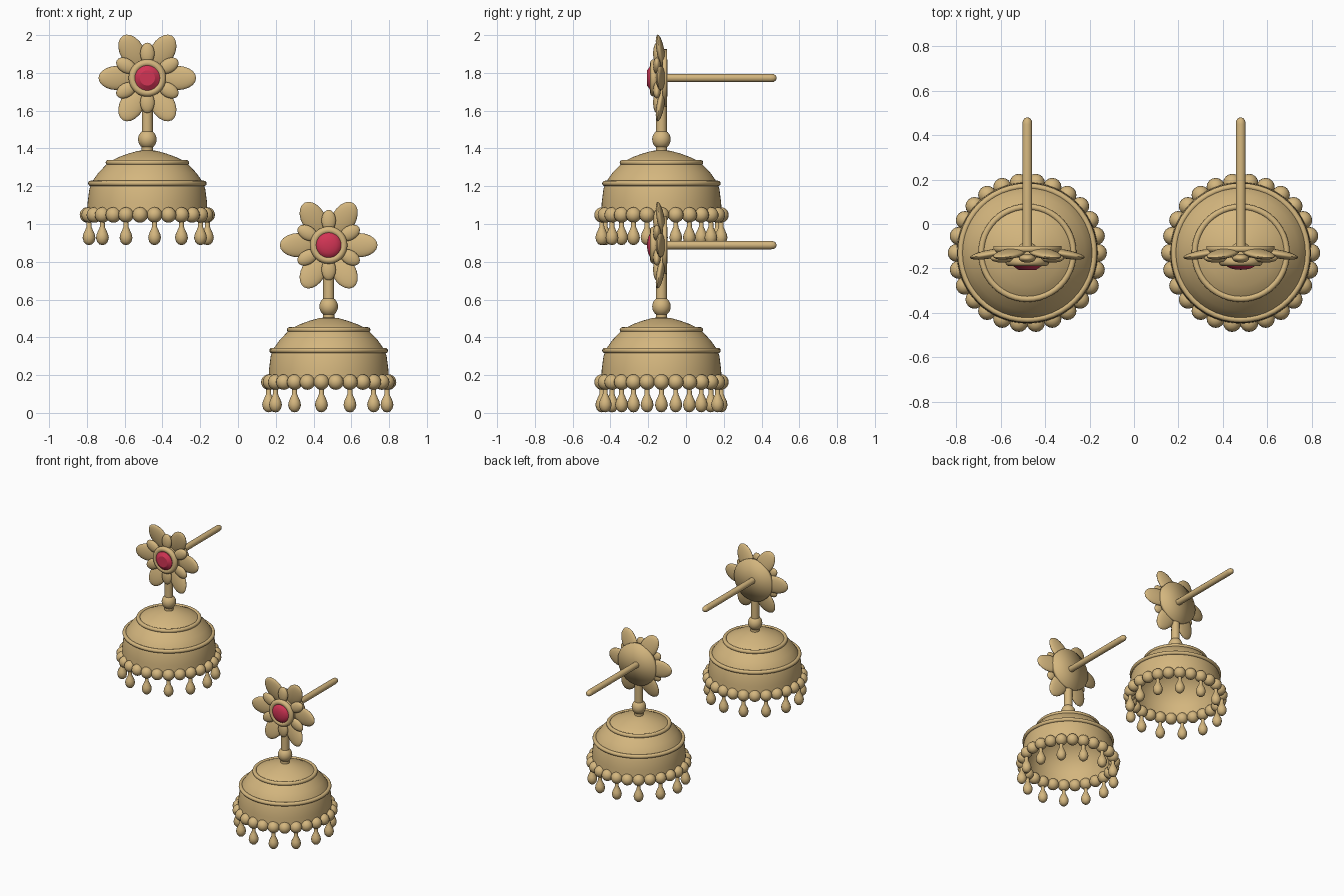
import bpy, bmesh
from math import pi, cos, sin, radians
from mathutils import Matrix, Vector

if "Cube" in bpy.data.objects:
    bpy.data.objects.remove(bpy.data.objects["Cube"])

AXIS_Y = -0.13      # depth of each earring's hanging axis
FLOWER_Z = 0.888    # flower height above the lowest drop


def material(name, color):
    m = bpy.data.materials.new(name)
    m.use_nodes = True
    m.diffuse_color = color
    m.node_tree.nodes["Principled BSDF"].inputs["Base Color"].default_value = color
    return m


gold = material("gold", (0.66, 0.47, 0.21, 1))
red = material("red gem", (0.64, 0.035, 0.09, 1))


def finish(name, bm, origin, mat=gold, angle=50):
    bmesh.ops.recalc_face_normals(bm, faces=bm.faces)
    mesh = bpy.data.meshes.new(name)
    bm.to_mesh(mesh)
    bm.free()
    mesh.materials.append(mat)
    ob = bpy.data.objects.new(name, mesh)
    ob.location = origin
    bpy.context.collection.objects.link(ob)
    bpy.ops.object.select_all(action='DESELECT')
    ob.select_set(True)
    bpy.context.view_layer.objects.active = ob
    bpy.ops.object.shade_smooth_by_angle(angle=radians(angle))
    return ob


def lathe(bm, profile, matrix=Matrix(), steps=48):
    """Turn a (radius, height) profile around z, then place it."""
    rings = []
    for r, z in profile:
        if r == 0:
            rings.append([bm.verts.new(matrix @ Vector((0, 0, z)))] * steps)
        else:
            rings.append([bm.verts.new(matrix @ Vector((r * cos(a), r * sin(a), z)))
                          for a in (2 * pi * i / steps for i in range(steps))])
    for low, high in zip(rings, rings[1:]):
        for i in range(steps):
            j = (i + 1) % steps
            corners = list(dict.fromkeys((low[i], low[j], high[j], high[i])))
            if len(corners) > 2:
                bm.faces.new(corners)


def torus(bm, major, minor, matrix, steps=12):
    ring = [(major + minor * cos(2 * pi * i / steps), minor * sin(2 * pi * i / steps))
            for i in range(steps)]
    lathe(bm, ring + ring[:1], matrix)
    bmesh.ops.remove_doubles(bm, verts=bm.verts, dist=1e-5)


def ellipsoid(bm, size, matrix, u=20, v=12):
    bmesh.ops.create_uvsphere(bm, u_segments=u, v_segments=v, radius=1,
                              matrix=matrix @ Matrix.Diagonal((*size, 1)))


def shift(x, y, z):
    return Matrix.Translation((x, y, z))


# Local z of turned flower parts points to the front (-y)
FRONT = shift(0, 0, FLOWER_Z) @ Matrix.Rotation(pi / 2, 4, 'X')

DOME = [(0, .507), (.05, .502), (.10, .488), (.15, .47), (.2, .445), (.215, .432),
        (.26, .385), (.295, .335), (.307, .3), (.316, .23), (.32, .15),
        (.305, .15), (.295, .25), (.28, .33), (.2, .425), (.1, .47), (0, .488)]
DROP = [(0, .003), (.016, .007), (.028, .02), (.034, .042), (.030, .062),
        (.020, .084), (.013, .1), (.012, .15)]
POST = [(0, -.49), (.012, -.487), (.02, -.478), (.022, -.465), (.022, 0), (0, 0)]
GEMS = {"right": [(0, .03), (.066, .03), (.066, .058), (.04, .076), (0, .076)],
        "left": [(0, .03), (.068, .03), (.068, .052), (.06, .062), (.042, .071),
                 (.02, .075), (0, .076)]}


def petals(bm, start, reach, size, depth, tilt):
    for k in range(6):
        turn = Matrix.Rotation(radians(start + 60 * k), 4, 'Z')
        lean = Matrix.Rotation(radians(-tilt), 4, 'Y')
        ellipsoid(bm, size, FRONT @ turn @ shift(reach, 0, depth) @ lean)


def earring(side, x, base, direction):
    origin = (x, AXIS_Y, base)

    # Hollow bell and its raised bands
    bm = bmesh.new()
    lathe(bm, DOME, steps=64)
    finish(side + "_bell", bm, origin)
    bm = bmesh.new()
    for radius, z in ((.207, .44), (.3, .33)):
        torus(bm, radius, .014, shift(0, 0, z))
    finish(side + "_bell_bands", bm, origin)

    # Bead border and hanging drops
    bm = bmesh.new()
    for k in range(26):
        a = 2 * pi * k / 26
        ellipsoid(bm, (.041,) * 3, shift(.317 * cos(a), .317 * sin(a), .163), 16, 10)
    finish(side + "_bead_border", bm, origin)
    bm = bmesh.new()
    for k in range(13):
        a = 2 * pi * k / 13
        lathe(bm, DROP, shift(direction * .318 * cos(a), .318 * sin(a), 0), 16)
    finish(side + "_drops", bm, origin)

    # Stem with a ball joint above the bell
    bm = bmesh.new()
    lathe(bm, [(0, .49), (.03, .49), (.028, .85), (0, .85)], steps=24)
    ellipsoid(bm, (.049, .049, .052), shift(0, 0, .563), 24, 16)
    finish(side + "_stem", bm, origin)

    # Two layers of petals
    bm = bmesh.new()
    petals(bm, 0, .16, (.1, .064, .02), .004, 10)
    finish(side + "_large_petals", bm, origin)
    bm = bmesh.new()
    petals(bm, 30, .13, (.057, .038, .02), .024, 0)
    finish(side + "_small_petals", bm, origin)

    # Backing disc and post
    bm = bmesh.new()
    lathe(bm, [(0, -.032), (.153, -.03), (.153, -.005), (0, -.005)], FRONT, 32)
    finish(side + "_backing_disc", bm, origin, angle=100)
    bm = bmesh.new()
    y_reach = FRONT @ Matrix.Diagonal((1, 1, 1.245, 1))
    lathe(bm, POST, y_reach, 20)
    finish(side + "_post", bm, origin)

    # Gem in its round setting
    bm = bmesh.new()
    torus(bm, .079, .02, FRONT @ shift(0, 0, .04))
    lathe(bm, [(0, -.005), (.085, -.005), (.085, .035), (0, .035)], FRONT)
    finish(side + "_gem_setting", bm, origin)
    bm = bmesh.new()
    lathe(bm, GEMS[side], FRONT)
    finish(side + "_gem", bm, origin, red, 25)


earring("right", -0.48, 0.885, 1)
earring("left", 0.48, 0, -1)
